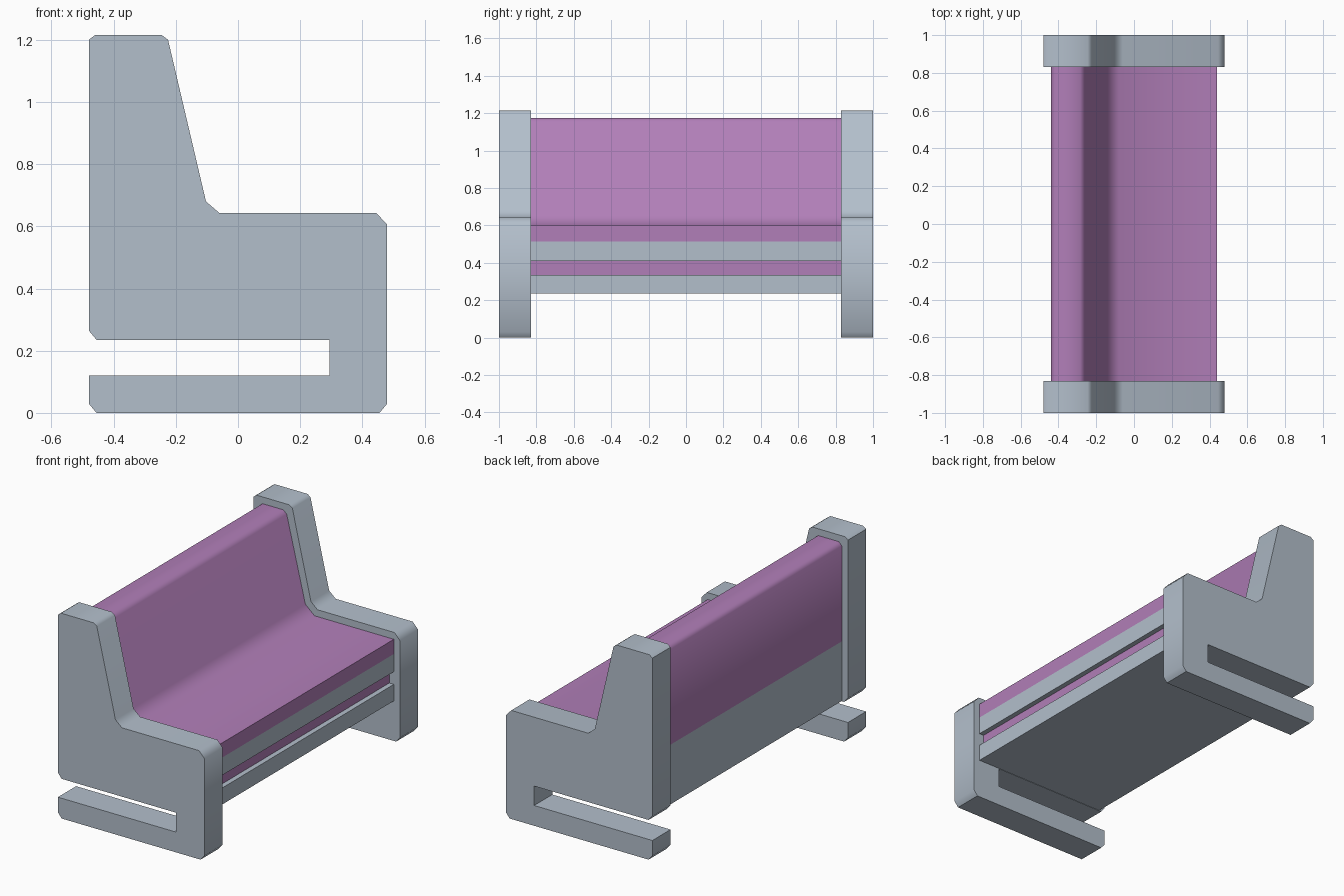
import bpy, bmesh, math

if "Cube" in bpy.data.objects:
    bpy.data.objects.remove(bpy.data.objects["Cube"])


def material(name, rgb):
    m = bpy.data.materials.new(name)
    m.diffuse_color = (*rgb, 1)
    m.use_nodes = True
    m.node_tree.nodes["Principled BSDF"].inputs["Base Color"].default_value = m.diffuse_color
    return m


grey = material("pale blue grey", (0.45, 0.52, 0.60))
purple = material("soft purple", (0.44, 0.21, 0.48))


def extrude_profile(name, pts, y0, y1, mat):
    """Extrude an (x, z) outline along y."""
    bm = bmesh.new()
    face = bm.faces.new([bm.verts.new((x, y0, z)) for x, z in pts])
    out = bmesh.ops.extrude_face_region(bm, geom=[face])
    for v in out["geom"]:
        if isinstance(v, bmesh.types.BMVert):
            v.co.y = y1
    bmesh.ops.recalc_face_normals(bm, faces=bm.faces[:])
    me = bpy.data.meshes.new(name)
    bm.to_mesh(me)
    bm.free()
    ob = bpy.data.objects.new(name, me)
    bpy.context.collection.objects.link(ob)
    me.materials.append(mat)
    bpy.ops.object.select_all(action='DESELECT')
    ob.select_set(True)
    bpy.context.view_layer.objects.active = ob
    bpy.ops.object.shade_smooth_by_angle(angle=math.radians(50))
    return ob


# End panels with a slotted foot
panel = [(-0.455, 0), (0.455, 0), (0.48, 0.03), (0.48, 0.605), (0.445, 0.643),
         (-0.06, 0.643), (-0.103, 0.68), (-0.225, 1.20), (-0.245, 1.215),
         (-0.46, 1.215), (-0.48, 1.20), (-0.48, 0.265), (-0.455, 0.235),
         (0.295, 0.235), (0.295, 0.12), (-0.48, 0.12), (-0.48, 0.03)]
extrude_profile("end_panel_left", panel, -1.0, -0.83, grey)
extrude_profile("end_panel_right", panel, 0.83, 1.0, grey)

# Upholstered seat and backrest
W = 0.832
cushion = [(0.44, 0.515), (0.44, 0.602), (-0.08, 0.602), (-0.14, 0.655),
           (-0.262, 1.155), (-0.285, 1.175), (-0.42, 1.175), (-0.44, 1.155),
           (-0.44, 0.59), (-0.2, 0.59), (-0.2, 0.515)]
extrude_profile("seat_and_back", cushion, -W, W, purple)

# Base box, with a purple recessed front
base = extrude_profile("base", [(-0.44, 0.237), (0.41, 0.237), (0.41, 0.53),
                                (-0.19, 0.53), (-0.19, 0.59), (-0.44, 0.59)],
                       -W, W, grey)
base.data.materials.append(purple)
for p in base.data.polygons:
    if p.normal.x > 0.9 and p.center.x > 0.3:
        p.material_index = 1

# Front rails
for name, z0, z1 in (("upper_rail", 0.41, 0.515), ("lower_rail", 0.237, 0.335)):
    extrude_profile(name, [(0.39, z0), (0.44, z0), (0.44, z1), (0.39, z1)],
                    -W, W, grey)
